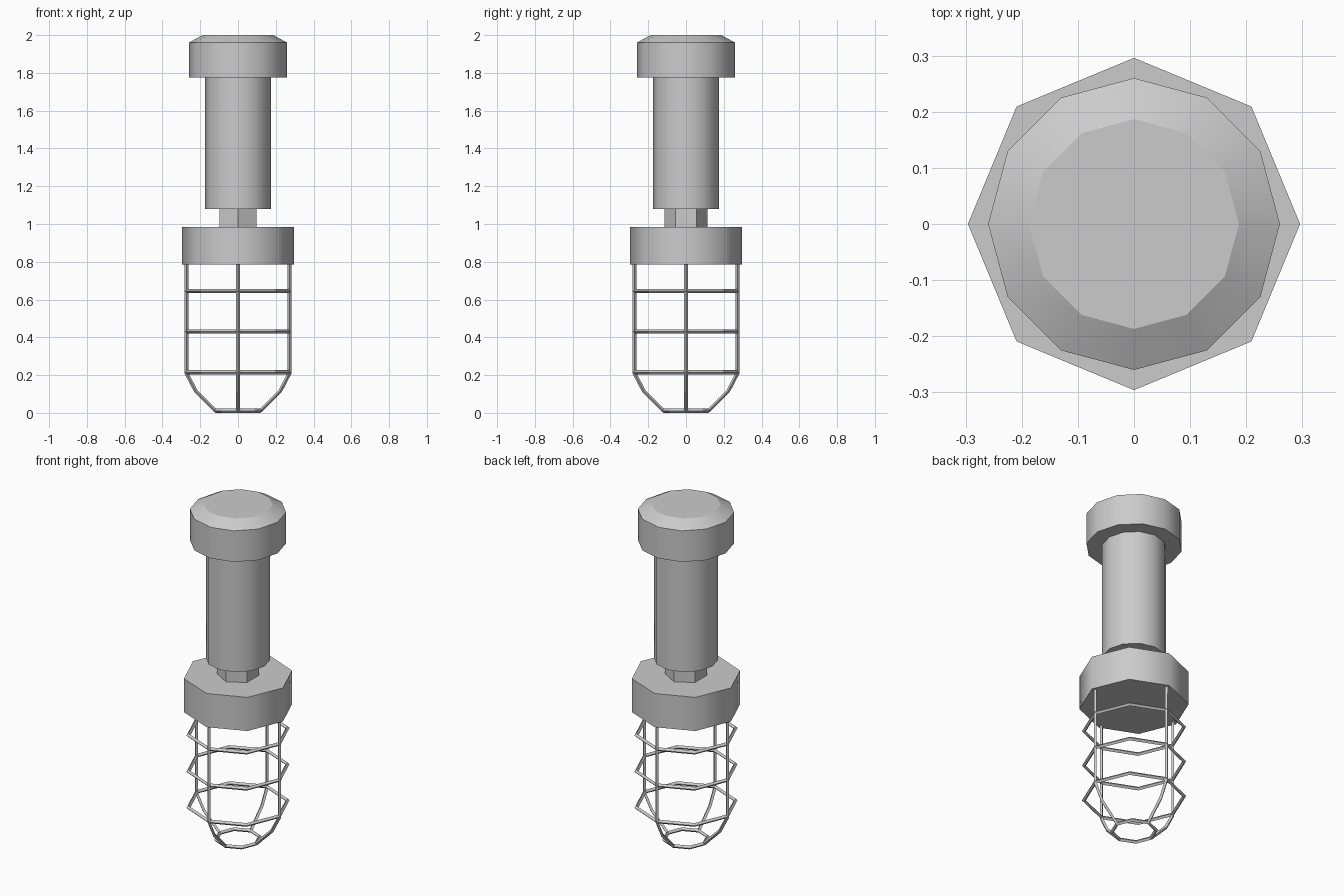
import bpy
import math

cube = bpy.data.objects.get("Cube")
if cube:
    bpy.data.objects.remove(cube, do_unlink=True)

grey = bpy.data.materials.new("plain grey")
grey.use_nodes = True
grey.diffuse_color = (0.6, 0.6, 0.6, 1)
grey.node_tree.nodes["Principled BSDF"].inputs["Base Color"].default_value = grey.diffuse_color


def lathe(name, profile, sides, turn=0.0):
    """Solid of revolution with flat end caps and smooth walls."""
    verts = [(r * math.cos(turn + math.tau * i / sides),
              r * math.sin(turn + math.tau * i / sides), z)
             for r, z in profile for i in range(sides)]
    faces = [tuple(reversed(range(sides)))]
    for k in range(len(profile) - 1):
        for i in range(sides):
            j = (i + 1) % sides
            a, b = k * sides, (k + 1) * sides
            faces.append((a + i, a + j, b + j, b + i))
    faces.append(tuple(range(len(verts) - sides, len(verts))))
    mesh = bpy.data.meshes.new(name)
    mesh.from_pydata(verts, [], faces)
    mesh.materials.append(grey)
    obj = bpy.data.objects.new(name, mesh)
    bpy.context.collection.objects.link(obj)
    for other in bpy.context.selected_objects:
        other.select_set(False)
    obj.select_set(True)
    bpy.context.view_layer.objects.active = obj
    bpy.ops.object.shade_smooth_by_angle(angle=math.radians(50))
    for face in mesh.polygons:
        face.use_smooth = len(face.vertices) == 4
    return obj


def ring(name, radius, z, thickness=0.011):
    """Eight-sided wire hoop."""
    bpy.ops.mesh.primitive_torus_add(major_segments=8, minor_segments=4,
                                     major_radius=radius, minor_radius=thickness,
                                     location=(0, 0, z))
    obj = bpy.context.object
    obj.name = name
    obj.data.materials.append(grey)


def bar(name, path, angle, thickness=0.010):
    """Bent wire following a radius/height path at one compass angle."""
    curve = bpy.data.curves.new(name, 'CURVE')
    curve.dimensions = '3D'
    curve.bevel_depth = thickness
    curve.bevel_resolution = 0
    curve.use_fill_caps = True
    spline = curve.splines.new('POLY')
    spline.points.add(len(path) - 1)
    for point, (r, z) in zip(spline.points, path):
        point.co = (r * math.cos(angle), r * math.sin(angle), z, 1)
    curve.materials.append(grey)
    obj = bpy.data.objects.new(name, curve)
    bpy.context.collection.objects.link(obj)
    for other in bpy.context.selected_objects:
        other.select_set(False)
    obj.select_set(True)
    bpy.context.view_layer.objects.active = obj
    bpy.ops.object.convert(target='MESH')
    bpy.ops.object.shade_flat()


# Solid upper parts
lathe("end_cap", [(0.26, 1.775), (0.26, 1.96), (0.187, 2.0)], 12)
lathe("handle", [(0.174, 1.08), (0.174, 1.78)], 12)
lathe("neck", [(0.113, 0.98), (0.113, 1.085)], 6, math.pi / 2)
lathe("collar", [(0.296, 0.785), (0.296, 0.985)], 8)

# Wire cage
for level, height in enumerate((0.215, 0.43, 0.645)):
    ring(f"cage_ring_{level + 1}", 0.271, height)
ring("cage_bottom_ring", 0.119, 0.011)

cage_path = [(0.273, 0.79), (0.273, 0.21), (0.223, 0.115), (0.119, 0.011)]
for n, side in enumerate(("left", "back", "right", "front")):
    bar(f"cage_bar_{side}", cage_path, n * math.pi / 2)
